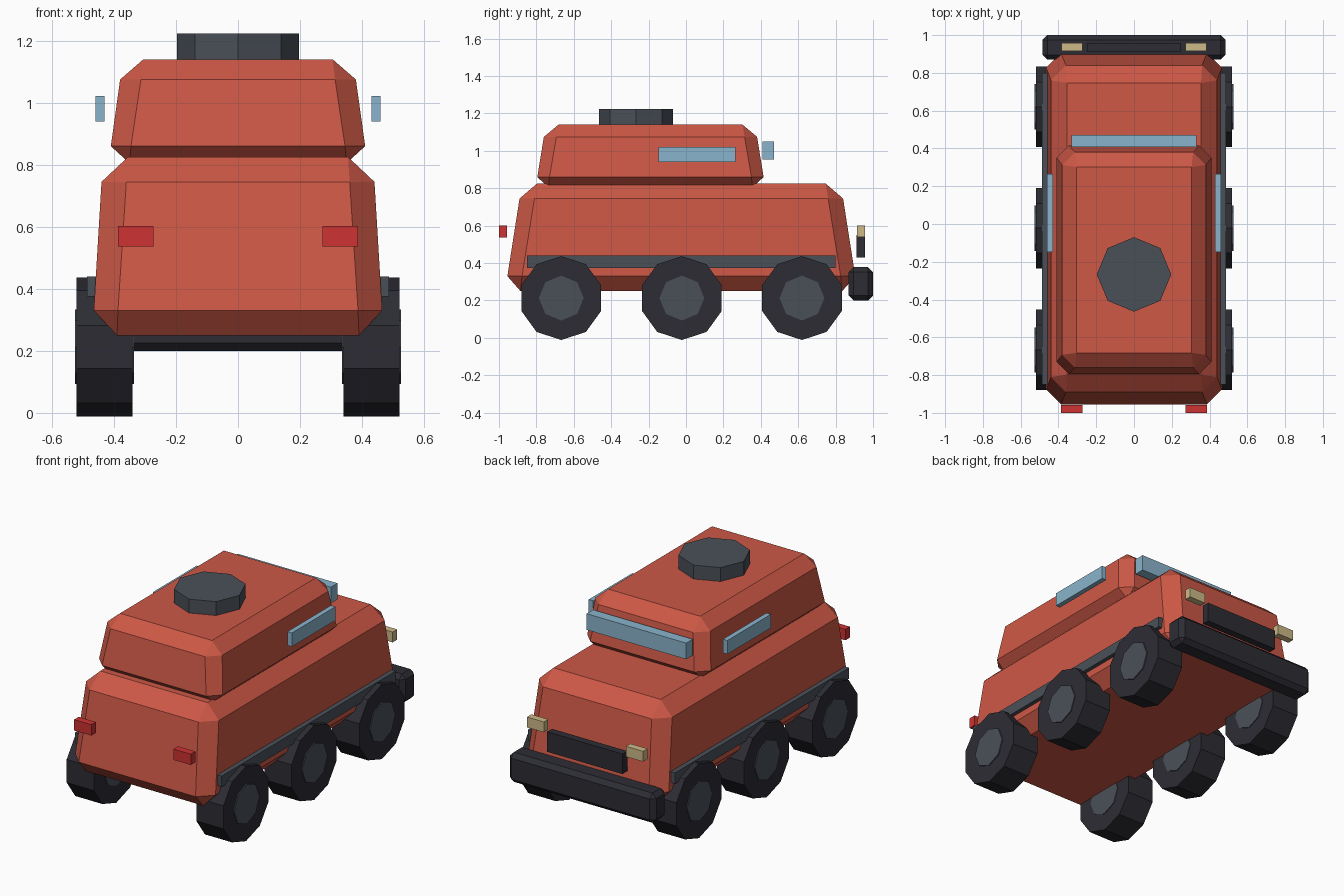
import bpy, bmesh, math
from mathutils import Matrix

if "Cube" in bpy.data.objects:
    bpy.data.objects.remove(bpy.data.objects["Cube"])


def srgb(r, g, b):
    lin = lambda c: c / 12.92 if c <= 0.04045 else ((c + 0.055) / 1.055) ** 2.4
    return tuple(lin(c / 255) for c in (r, g, b)) + (1.0,)


def material(name, rgb):
    m = bpy.data.materials.new(name)
    m.diffuse_color = srgb(*rgb)
    m.use_nodes = True
    m.node_tree.nodes["Principled BSDF"].inputs["Base Color"].default_value = m.diffuse_color
    return m


RED = material("hull red", (205, 88, 70))
GREY = material("slate grey", (74, 80, 88))
BLACK = material("rubber black", (44, 44, 52))
BLUE = material("window blue", (138, 180, 204))
CREAM = material("lamp cream", (205, 186, 136))
LAMP = material("tail lamp red", (205, 50, 50))


def finish(bm, name, mat):
    bmesh.ops.recalc_face_normals(bm, faces=bm.faces[:])
    me = bpy.data.meshes.new(name)
    bm.to_mesh(me)
    bm.free()
    me.materials.append(mat)
    ob = bpy.data.objects.new(name, me)
    bpy.context.collection.objects.link(ob)
    return ob


def box(name, mat, x, y, z, bevel=0):
    """Box from (min, max) ranges, optionally with chamfered edges."""
    bm = bmesh.new()
    size = [r[1] - r[0] for r in (x, y, z)]
    mid = [(r[1] + r[0]) / 2 for r in (x, y, z)]
    bmesh.ops.create_cube(bm, size=1, matrix=Matrix.Translation(mid) @ Matrix.Diagonal((*size, 1)))
    if bevel:
        bmesh.ops.bevel(bm, geom=bm.edges[:], offset=bevel, segments=1, affect='EDGES')
    return finish(bm, name, mat)


def mirrored_box(name, mat, x, y, z):
    box(name + "_right", mat, x, y, z)
    box(name + "_left", mat, (-x[1], -x[0]), y, z)


def shell(name, mat, cy, rings):
    """Stack of chamfered rectangles: (z, half x, half y, corner cut)."""
    bm = bmesh.new()
    loops = []
    for z, hx, hy, c in rings:
        pts = [(hx, hy - c), (hx - c, hy), (c - hx, hy), (-hx, hy - c),
               (-hx, c - hy), (c - hx, -hy), (hx - c, -hy), (hx, c - hy)]
        loops.append([bm.verts.new((x, y + cy, z)) for x, y in pts])
    for a, b in zip(loops, loops[1:]):
        for i in range(8):
            j = (i + 1) % 8
            bm.faces.new((a[i], a[j], b[j], b[i]))
    bm.faces.new(loops[0][::-1])
    bm.faces.new(loops[-1])
    bmesh.ops.remove_doubles(bm, verts=bm.verts[:], dist=1e-4)
    return finish(bm, name, mat)


def cylinder(name, mat, sides, r, depth, centre, axis_x=False):
    bm = bmesh.new()
    rot = Matrix.Rotation(math.pi / 2, 4, 'Y') if axis_x else Matrix()
    turn = Matrix.Rotation(math.pi / 2, 4, 'Z') if axis_x else Matrix()
    bmesh.ops.create_cone(bm, cap_ends=True, segments=sides, radius1=r, radius2=r, depth=depth,
                          matrix=Matrix.Translation(centre) @ rot @ turn)
    return finish(bm, name, mat)


# Hull and cabin
shell("hull", RED, -0.025, [(0.25, 0.39, 0.86, 0), (0.33, 0.465, 0.93, 0.078),
                            (0.745, 0.44, 0.865, 0.08), (0.825, 0.355, 0.772, 0)])
shell("cabin", RED, -0.19, [(0.805, 0.35, 0.545, 0), (0.86, 0.41, 0.605, 0.065),
                            (1.075, 0.38, 0.57, 0.067), (1.14, 0.305, 0.492, 0)])

# Roof hatch
cylinder("roof_hatch", GREY, 8, 0.197, 0.09, (0, -0.267, 1.178))

# Windows
box("windscreen", BLUE, (-0.33, 0.33), (0.408, 0.47), (0.953, 1.05))
mirrored_box("side_window", BLUE, (0.43, 0.46), (-0.147, 0.265), (0.94, 1.022))

# Side rails
mirrored_box("side_rail", GREY, (0.43, 0.487), (-0.85, 0.80), (0.375, 0.44))

# Bumper, grille and lamps
box("bumper", BLACK, (-0.485, 0.485), (0.87, 1.0), (0.20, 0.378), 0.026)
box("grille", BLACK, (-0.25, 0.25), (0.912, 0.958), (0.43, 0.55))
mirrored_box("headlamp", CREAM, (0.273, 0.385), (0.915, 0.957), (0.54, 0.602))
mirrored_box("tail_lamp", LAMP, (0.272, 0.387), (-1.0, -0.957), (0.537, 0.602))

# Six wheels with hubs
for side, label in ((-1, "left"), (1, "right")):
    for y, place in ((-0.667, "rear"), (-0.022, "middle"), (0.62, "front")):
        cylinder(f"{place}_{label}_tyre", BLACK, 10, 0.224, 0.18, (side * 0.43, y, 0.213), True)
        cylinder(f"{place}_{label}_hub", GREY, 8, 0.12, 0.19, (side * 0.431, y, 0.213), True)
